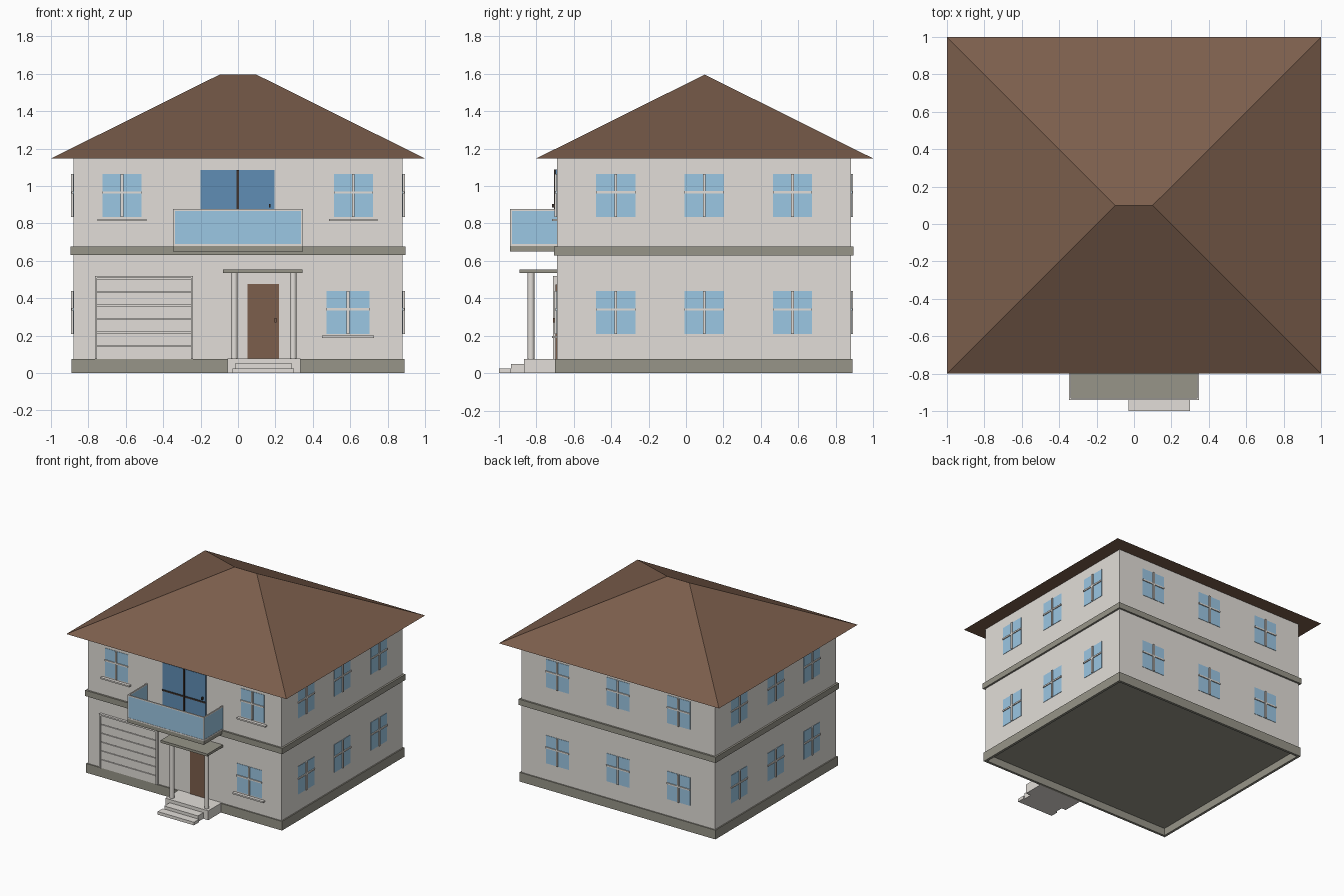
import bpy, bmesh
from mathutils import Vector, Matrix
from math import pi

cube = bpy.data.objects.get("Cube")
if cube:
    bpy.data.objects.remove(cube)


def material(name, r, g, b):
    m = bpy.data.materials.new(name)
    m.use_nodes = True
    m.diffuse_color = (r, g, b, 1)
    m.node_tree.nodes["Principled BSDF"].inputs["Base Color"].default_value = (r, g, b, 1)
    return m


WALL = material("warm white plaster", 0.76, 0.73, 0.69)
STONE = material("grey stone", 0.31, 0.30, 0.25)
ROOF = material("brown", 0.20, 0.112, 0.072)
GLASS = material("light blue glass", 0.33, 0.57, 0.77)
DARK_GLASS = material("deep blue glass", 0.118, 0.27, 0.46)
DARK = material("dark trim", 0.05, 0.035, 0.03)


def finish(name, bm, mat):
    bmesh.ops.recalc_face_normals(bm, faces=bm.faces[:])
    mesh = bpy.data.meshes.new(name)
    bm.to_mesh(mesh)
    bm.free()
    mesh.materials.append(mat)
    ob = bpy.data.objects.new(name, mesh)
    bpy.context.scene.collection.objects.link(ob)
    return ob


def add_box(bm, lo, hi):
    lo, hi = Vector(lo), Vector(hi)
    mid, size = (lo + hi) / 2, hi - lo
    bmesh.ops.create_cube(bm, size=1, matrix=Matrix.Translation(mid) @ Matrix.Diagonal((*size, 1)))


def boxes(name, mat, *spans):
    bm = bmesh.new()
    for lo, hi in spans:
        add_box(bm, lo, hi)
    return finish(name, bm, mat)


# Walls and bands
W, FRONT, BACK = 0.88, -0.69, 0.88
boxes("walls", WALL, ((-W, FRONT, 0.07), (W, BACK, 1.15)))
boxes("floor_plate", STONE, ((-W, FRONT, 0.06), (W, BACK, 0.07)))


def band(name, z0, z1, out):
    x, y0, y1, t = W + out, FRONT - out, BACK + out, 0.02
    boxes(name, STONE,
          ((-x, y0, z0), (x, y0 + t, z1)), ((-x, y1 - t, z0), (x, y1, z1)),
          ((-x, y0 + t, z0), (-x + t, y1 - t, z1)), ((x - t, y0 + t, z0), (x, y1 - t, z1)))


band("base_band", 0, 0.075, 0.01)
band("floor_band", 0.63, 0.677, 0.015)

# Hipped roof
bm = bmesh.new()
eaves = [bm.verts.new((x, y, 1.147)) for x, y in ((-1, -0.8), (1, -0.8), (1, 1), (-1, 1))]
left, right = (bm.verts.new((x, 0.1, 1.595)) for x in (-0.1, 0.1))
a, b, c, d = eaves
for face in ((a, b, right, left), (b, c, right), (c, d, left, right), (d, a, left), (d, c, b, a)):
    bm.faces.new(face)
finish("roof", bm, ROOF)


# Windows, built facing -y and turned to their wall
def window(name, pos, angle, width=0.21, sill=False):
    w, h = width / 2, 0.115
    parts = [boxes(name + "_pane", GLASS, ((-w, -0.003, -h), (w, 0.01, h))),
             boxes(name + "_bars", WALL,
                   ((-0.007, -0.012, -h), (0.007, 0, h)),
                   ((-w, -0.01, 0.01), (w, 0, 0.022)))]
    if sill:
        parts.append(boxes(name + "_sill", WALL,
                           ((-w - 0.025, -0.025, -h - 0.022), (w + 0.025, 0, -h - 0.01))))
    for p in parts:
        p.matrix_world = Matrix.Translation(pos) @ Matrix.Rotation(angle, 4, 'Z')


LOW, HIGH = 0.325, 0.95
for level, z in (("lower", LOW), ("upper", HIGH)):
    for i in range(3):
        y, x = -0.375 + 0.472 * i, -0.55 + 0.55 * i
        window(f"{level}_left_window_{i}", (W, y, z), pi / 2)
        window(f"{level}_right_window_{i}", (-W, y, z), -pi / 2)
        window(f"{level}_back_window_{i}", (x, BACK, z), pi)
for side, x in (("right", -0.62), ("left", 0.617)):
    window("front_upper_window_" + side, (x, FRONT, HIGH), 0, sill=True)
window("front_lower_window", (0.588, FRONT, LOW), 0, 0.228, True)

# Garage door
boxes("garage_frame", WALL,
      ((-0.765, -0.71, 0.075), (-0.753, FRONT, 0.52)),
      ((-0.252, -0.71, 0.075), (-0.24, FRONT, 0.52)),
      ((-0.753, -0.71, 0.508), (-0.252, FRONT, 0.52)))
step = 0.0722
boxes("garage_panels", WALL, *[
    ((-0.753, -0.7, 0.075 + step * i), (-0.252, FRONT, 0.07 + step * (i + 1))) for i in range(6)])

# Entrance door and porch
boxes("entrance_door", ROOF, ((0.05, -0.697, 0.075), (0.22, FRONT, 0.475)))
boxes("entrance_handle", ROOF, ((0.195, -0.711, 0.27), (0.205, -0.697, 0.295)))
boxes("porch_platform", WALL, ((-0.055, -0.865, 0), (0.335, FRONT, 0.077)))
boxes("porch_steps", WALL,
      ((-0.03, -1, 0), (0.3, -0.935, 0.025)), ((-0.015, -0.935, 0), (0.29, -0.865, 0.05)))
boxes("porch_canopy", STONE, ((-0.08, -0.89, 0.535), (0.345, FRONT, 0.555)))
for side, x in (("right", -0.02), ("left", 0.295)):
    bm = bmesh.new()
    bmesh.ops.create_cone(bm, cap_ends=True, segments=24, radius1=0.018, radius2=0.018, depth=0.46,
                          matrix=Matrix.Translation((x, -0.828, 0.306)))
    column = finish("porch_column_" + side, bm, WALL)
    bpy.context.view_layer.objects.active = column
    column.select_set(True)
    bpy.ops.object.shade_smooth_by_angle()
    column.select_set(False)

# Balcony
B, EDGE = 0.348, -0.94
boxes("balcony_slab", STONE, ((-B, EDGE, 0.65), (B, FRONT, 0.68)))
glass, rails = [], []
for s in (-1, 1):
    x0, x1 = sorted((s * B, s * (B - 0.01)))
    glass.append(((x0 + 0.002, EDGE + 0.01, 0.69), (x1 - 0.002, FRONT, 0.866)))
    rails += [((x0, EDGE, z), (x1, FRONT, z + 0.01)) for z in (0.68, 0.866)]
    rails.append(((x0, EDGE, 0.69), (x1, EDGE + 0.01, 0.866)))
glass.append(((-B + 0.01, EDGE + 0.002, 0.69), (B - 0.01, EDGE + 0.008, 0.866)))
rails += [((-B + 0.01, EDGE, z), (B - 0.01, EDGE + 0.01, z + 0.01)) for z in (0.68, 0.866)]
boxes("balcony_glass", GLASS, *glass)
boxes("balcony_rails", WALL, *rails)

# Balcony door
boxes("balcony_door", DARK_GLASS, ((-0.2, -0.697, 0.677), (0.195, FRONT, 1.087)))
boxes("balcony_door_bars", DARK,
      ((-0.007, -0.705, 0.677), (0.005, -0.69, 1.087)),
      ((-0.2, -0.703, 0.857), (0.195, -0.69, 0.869)))
boxes("balcony_door_handle", DARK, ((0.165, -0.715, 0.885), (0.175, -0.697, 0.905)))
